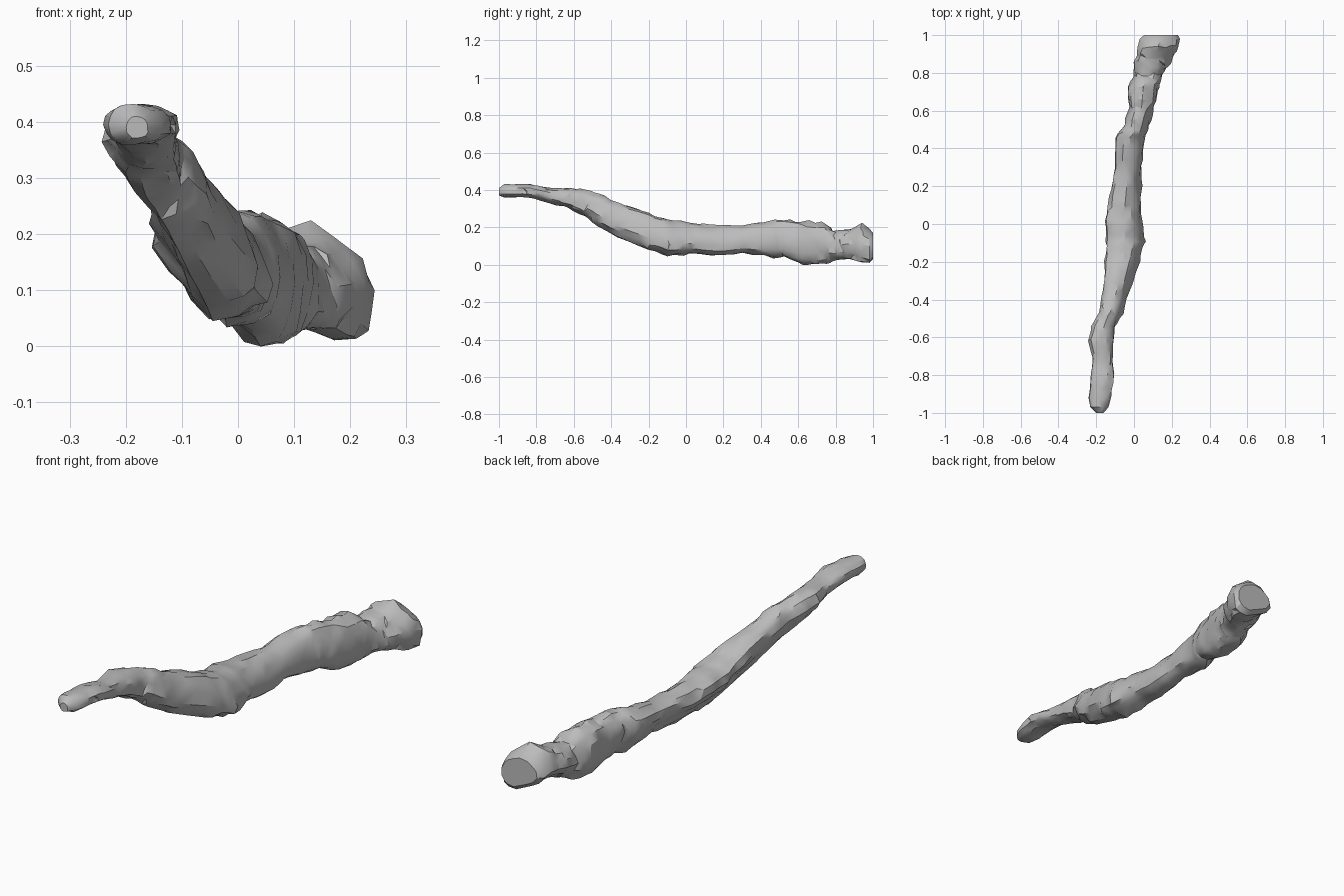
import bpy, bmesh, math, random
from mathutils import Vector, noise

cube = bpy.data.objects.get("Cube")
if cube:
    bpy.data.objects.remove(cube, do_unlink=True)

SIDES = 16
RINGS_BETWEEN = 3
random.seed(4)

# Stations along the length, in hundredths: y, left, right, bottom, top
STATIONS = [
    (-100, -20, -16, 37, 41), (-97, -23, -14, 36, 43), (-92, -24, -12, 36, 43),
    (-84, -23, -11, 36, 43), (-72, -22, -11, 33, 41), (-62, -24, -11, 30, 41),
    (-54, -22, -10, 26, 40), (-47, -19, -6, 21, 38), (-36, -16, -3, 15, 33),
    (-20, -15, 3, 8, 28), (-10, -15, 6, 5, 24), (2, -15, 4, 6, 23),
    (14, -13, 4, 5, 21), (30, -10, 4, 6, 21), (46, -10, 6, 4, 24),
    (52, -5, 8, 4, 24), (62, -3, 11, 0, 23), (73, -3, 13, 0, 23),
    (79, 0, 15, 2, 18), (86, 0, 19, 3, 19), (94, 2, 24, 1, 22),
    (98, 3, 24, 1, 19), (100, 5, 23, 3, 17),
]


def lerp_station(a, b, t):
    return [(p + (q - p) * t) / 100 for p, q in zip(a, b)]


def ring_points(station, rough):
    """One knobbly cross-section, leaning and trimmed on its lower left."""
    y, left, right, bottom, top = station
    cx, cz = (left + right) / 2, (bottom + top) / 2
    half_w, half_h = (right - left) / 2, (top - bottom) / 2
    middle = min(1, max(0, 1.6 - 2 * abs(y + 0.05)))
    rear = min(1, max(0, (y - 0.75) * 8))
    ridge = random.uniform(-rough, rough) * 0.25
    points = []
    for i in range(SIDES):
        angle = math.tau * i / SIDES
        c, s = math.cos(angle), math.sin(angle)
        # Squarish outline, trimmed along one diagonal
        u = math.copysign(abs(c) ** 0.85, c)
        v = math.copysign(abs(s) ** 0.85, s)
        diagonal = max(0, c * s * 2)
        if c < 0:
            trim = 1 - diagonal * (0.4 * middle + 0.25 * rear)
        else:
            trim = 1 - diagonal * (0.12 * middle + 0.15 * rear)
        # Left flank rides up in the middle, underside slides out at the rear
        v -= 0.35 * middle * u * (1 - v * v)
        u += 0.35 * rear * max(0, -v) * (1 - u * u)
        lump = noise.noise(Vector((c * 2, y * 12, s * 2))) * rough
        scale = trim * (1 + lump + ridge + random.uniform(-rough, rough) * 0.25)
        shift = random.uniform(-rough, rough) * 0.08 if abs(y) < 0.96 else 0
        points.append((cx + half_w * u * scale, y + shift,
                       max(0, cz + half_h * v * scale)))
    return points


def build_rod(name, material):
    bm = bmesh.new()
    rings = []
    for a, b in zip(STATIONS, STATIONS[1:]):
        steps = RINGS_BETWEEN if b[0] - a[0] > 5 else 1
        for step in range(steps):
            rings.append(ring_points(lerp_station(a, b, step / steps), 0.14))
    rings.append(ring_points(lerp_station(STATIONS[-2], STATIONS[-1], 1), 0.14))
    rings = [[bm.verts.new(p) for p in ring] for ring in rings]

    # Skin between neighbouring rings, then close both ends
    for low, high in zip(rings, rings[1:]):
        for i in range(SIDES):
            j = (i + 1) % SIDES
            bm.faces.new((low[i], low[j], high[j], high[i]))
    bm.faces.new(rings[0])
    bm.faces.new(rings[-1])
    bmesh.ops.triangulate(bm, faces=bm.faces[:])
    bmesh.ops.recalc_face_normals(bm, faces=bm.faces[:])

    mesh = bpy.data.meshes.new(name)
    bm.to_mesh(mesh)
    bm.free()
    mesh.materials.append(material)
    obj = bpy.data.objects.new(name, mesh)
    bpy.context.collection.objects.link(obj)
    bpy.ops.object.select_all(action="DESELECT")
    obj.select_set(True)
    bpy.context.view_layer.objects.active = obj
    bpy.ops.object.shade_smooth_by_angle(angle=math.radians(30))


# Plain grey surface
grey = bpy.data.materials.new("plain_grey")
grey.use_nodes = True
colour = (0.5, 0.5, 0.5, 1)
grey.diffuse_color = colour
grey.node_tree.nodes["Principled BSDF"].inputs["Base Color"].default_value = colour

build_rod("knobbly_branch", grey)
